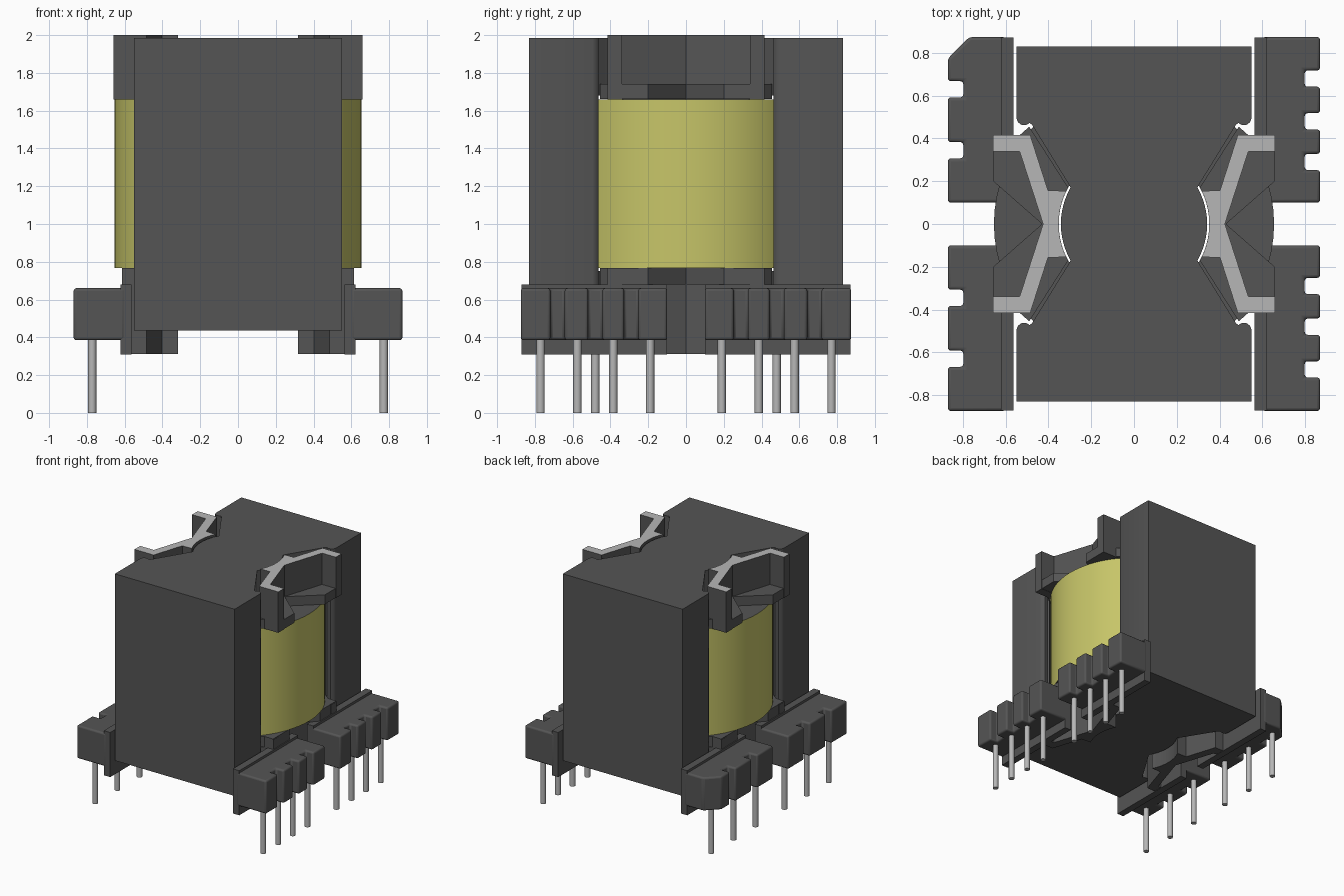
import bpy, bmesh, math

if "Cube" in bpy.data.objects:
    bpy.data.objects.remove(bpy.data.objects["Cube"])


def material(name, rgb):
    m = bpy.data.materials.new(name)
    m.diffuse_color = (*rgb, 1)
    m.use_nodes = True
    m.node_tree.nodes["Principled BSDF"].inputs["Base Color"].default_value = m.diffuse_color
    return m


DARK = material("dark_grey", (0.09, 0.09, 0.09))
LIGHT = material("light_grey", (0.47, 0.47, 0.47))
YELLOW = material("winding_yellow", (0.57, 0.56, 0.14))


def prism(name, outline, z0, z1, mats=(DARK,), rule=None, bevel=0, smooth=False):
    """Extrude a flat outline between two heights; rule picks a material from a normal."""
    bm = bmesh.new()
    low = bm.faces.new([bm.verts.new((x, y, z0)) for x, y in outline])
    ext = bmesh.ops.extrude_face_region(bm, geom=[low])
    for v in ext["geom"]:
        if isinstance(v, bmesh.types.BMVert):
            v.co.z = z1
    bmesh.ops.recalc_face_normals(bm, faces=bm.faces)
    return finish(name, bm, mats, rule, bevel, smooth)


def finish(name, bm, mats, rule=None, bevel=0, smooth=False):
    bm.normal_update()
    if rule:
        for f in bm.faces:
            f.material_index = rule(f.normal)
    me = bpy.data.meshes.new(name)
    bm.to_mesh(me)
    bm.free()
    for m in mats:
        me.materials.append(m)
    ob = bpy.data.objects.new(name, me)
    bpy.context.collection.objects.link(ob)
    if bevel:
        b = ob.modifiers.new("rounded_edges", "BEVEL")
        b.width, b.segments, b.limit_method = bevel, 3, "ANGLE"
    if smooth:
        bpy.ops.object.select_all(action="DESELECT")
        ob.select_set(True)
        bpy.context.view_layer.objects.active = ob
        bpy.ops.object.shade_smooth_by_angle(angle=math.radians(35))
    return ob


def arc(r, a0, a1, n):
    return [(r * math.cos(math.radians(a0 + (a1 - a0) * i / n)),
             r * math.sin(math.radians(a0 + (a1 - a0) * i / n))) for i in range(n + 1)]


def mirror_y(half):
    """Complete an outline that is symmetric about y = 0."""
    return half + [(x, -y) for x, y in reversed(half) if abs(y) > 1e-6]


def flip_x(pts, s):
    return [(x * s, y) for x, y in pts]


def box(x0, x1, y0, y1):
    return [(x0, y0), (x1, y0), (x1, y1), (x0, y1)]


# Core: hourglass end plates, two outer legs and the round centre post
lobe = [(0.55, 0.83), (0.55, 0.495), (0.542, 0.475), (0.525, 0.463),
        (0.505, 0.463), (0.488, 0.472), (0.477, 0.464)]
right = mirror_y(lobe + arc(0.342, 30, 0, 6))
plate = right + [(-x, y) for x, y in reversed(right)]
prism("core_bottom_plate", plate, 0.435, 0.75, smooth=True)
prism("core_top_plate", plate, 1.68, 1.985, smooth=True)
inner = arc(0.666, 44.2, 135.8, 24)
leg = lobe[:-1] + inner + [(-x, y) for x, y in reversed(lobe[:-1])]
for s, name in ((-1, "front"), (1, "back")):
    prism(name + "_core_leg", [(x, y * s) for x, y in leg], 0.75, 1.68, smooth=True)
prism("core_centre_post", arc(0.342, 0, 352.5, 47), 0.75, 1.68, smooth=True)

# Winding: hollow drum with dark ends
N = 64
bm = bmesh.new()
rings = [[bm.verts.new((x, y, z)) for x, y in arc(r, 0, 360 - 360 / N, N - 1)]
         for r, z in ((0.655, 0.768), (0.655, 1.658), (0.352, 1.658), (0.352, 0.768))]
for k in range(4):
    a, b = rings[k], rings[(k + 1) % 4]
    for i in range(N):
        j = (i + 1) % N
        bm.faces.new((a[i], a[j], b[j], b[i]))
bmesh.ops.recalc_face_normals(bm, faces=bm.faces)
finish("winding", bm, (YELLOW, DARK), lambda n: int(abs(n.z) > 0.9), smooth=True)


def wall(tip):
    """Bent bobbin wall with end tabs reaching out to x = tip."""
    return mirror_y([(0.425, 0), (0.535, 0.34), (tip, 0.34), (tip, 0.415),
                     (0.485, 0.415), (0.402, 0.157)] + arc(0.352, 26, 0, 6))[:]


def flange(tip):
    """Bobbin flange with a V opening at the middle."""
    return ([(0.43, 0), (tip, 0.2), (tip, 0.415), (0.535, 0.415), (0.49, 0.455)]
            + arc(0.352, 29, -29, 12)
            + [(0.49, -0.455), (0.535, -0.415), (tip, -0.415), (tip, -0.2)])


def wall_outline(tip):
    """Close the wall loop on both the inner and the outer side."""
    half = [(0.535, 0.34), (tip, 0.34), (tip, 0.415), (0.485, 0.415), (0.402, 0.157)]
    return ([(0.425, 0)] + half + arc(0.352, 26, -26, 12)
            + [(x, -y) for x, y in reversed(half)])


def rail(y0, y1, notches, chamfer):
    """Pin rail block with notches in its outer edge."""
    pts = [(0.60, y0), (0.87, y0)]
    for c in notches:
        pts += [(0.87, c - 0.038), (0.798, c - 0.038), (0.798, c + 0.038), (0.87, c + 0.038)]
    pts += [(0.87, y1 - 0.1), (0.77, y1)] if chamfer else [(0.87, y1)]
    return pts + [(0.60, y1)]


SIDES = {
    "left": (-1, (0.345, 0.63), (0.19, 0.48, 0.77)),
    "right": (1, (0.29, 0.48, 0.68), (0.19, 0.385, 0.575, 0.77)),
}
for side, (s, notches, pins) in SIDES.items():
    # Bobbin ends: upper wall has a light top edge
    prism(side + "_upper_wall", flip_x(wall_outline(0.66), s), 1.66, 2.0, (DARK, LIGHT),
          lambda n: int(n.z > 0.9))
    prism(side + "_upper_flange", flip_x(flange(0.658), s), 1.662, 1.74)
    prism(side + "_lower_wall", flip_x(wall_outline(0.615), s), 0.312, 0.76)
    prism(side + "_lower_flange", flip_x(flange(0.613), s), 0.68, 0.766)
    for t, end in ((-1, "front"), (1, "back")):
        tag = f"{side}_{end}"
        # Upright strip and notched pin rail
        prism(tag + "_rail_strip", flip_x(box(0.563, 0.622, t * 0.1, t * 0.872), s), 0.31, 0.68)
        outline = rail(0.1, 0.874, notches, s < 0 and t > 0)
        prism(tag + "_pin_rail", [(x * s, y * t) for x, y in outline], 0.385, 0.66,
              bevel=0.014, smooth=True)
        # Round terminal pins
        for i, y in enumerate(pins):
            circle = [(0.772 * s + px, y * t + py) for px, py in arc(0.022, 0, 337.5, 15)]
            prism(f"{tag}_pin_{i + 1}", circle, 0.0, 0.40, (LIGHT,), smooth=True)
